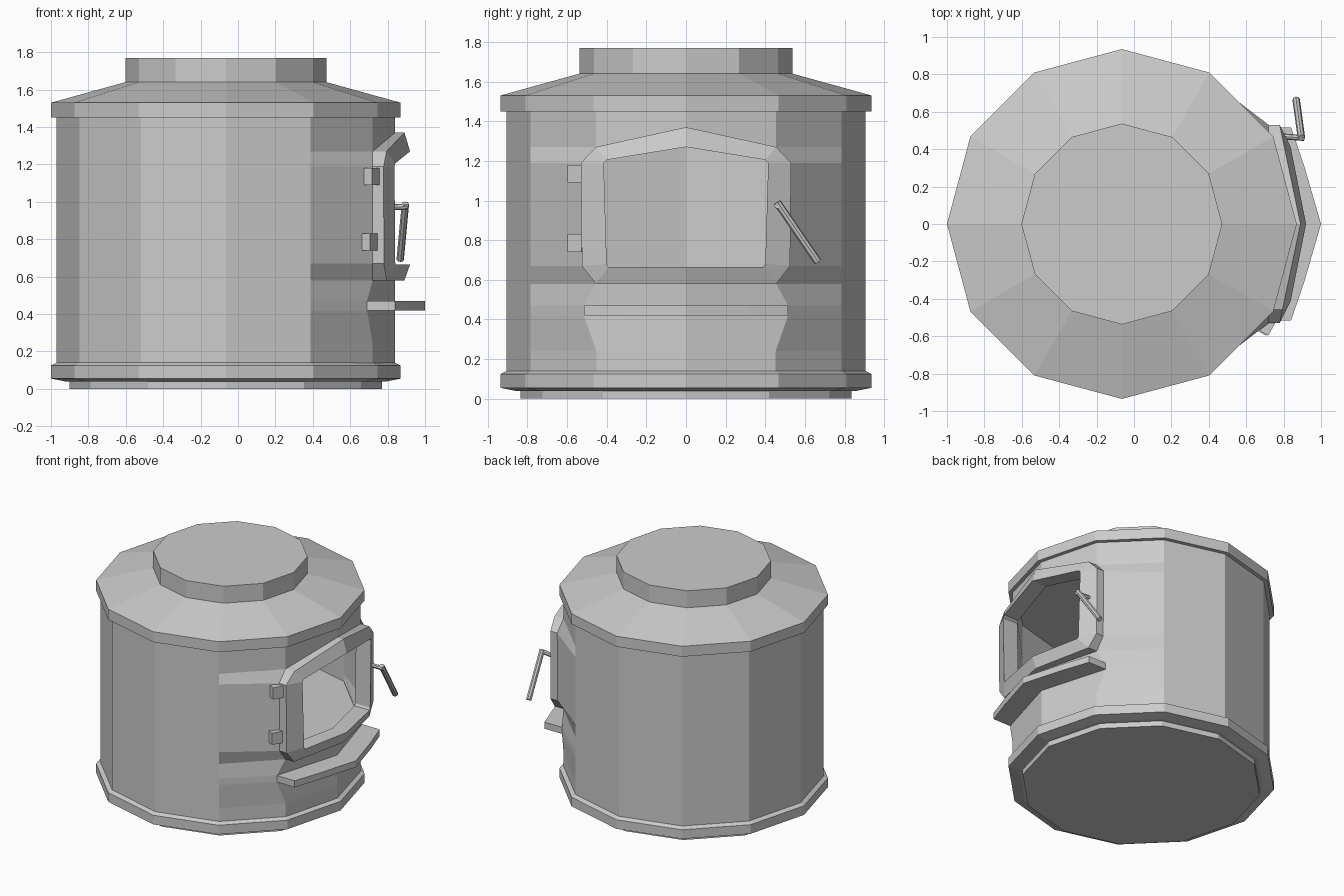
import bpy, bmesh, math
from mathutils import Vector

cube = bpy.data.objects.get("Cube")
if cube:
    bpy.data.objects.remove(cube, do_unlink=True)

SIDES = 12
CX = -0.065  # axis of the drum

grey = bpy.data.materials.new("cast_iron_grey")
grey.use_nodes = True
grey.diffuse_color = (0.6, 0.6, 0.6, 1)
grey.node_tree.nodes["Principled BSDF"].inputs["Base Color"].default_value = (0.6, 0.6, 0.6, 1)


def finish(name, bm):
    bmesh.ops.recalc_face_normals(bm, faces=bm.faces)
    mesh = bpy.data.meshes.new(name)
    bm.to_mesh(mesh)
    bm.free()
    mesh.materials.append(grey)
    obj = bpy.data.objects.new(name, mesh)
    bpy.context.collection.objects.link(obj)
    return obj


def skin(bm, loops, keep=lambda row, col: True):
    """Join successive closed loops of points with quads."""
    rows = [[bm.verts.new(p) for p in loop] for loop in loops]
    n = len(rows[0])
    for r, (a, b) in enumerate(zip(rows, rows[1:])):
        for c in range(n):
            if keep(r, c):
                bm.faces.new((a[c], a[(c + 1) % n], b[(c + 1) % n], b[c]))
    return rows


def ring(radius, z):
    step = math.tau / SIDES
    return [Vector((CX + radius * math.cos(i * step), radius * math.sin(i * step), z))
            for i in range(SIDES)]


def lathe(name, profile):
    bm = bmesh.new()
    rows = skin(bm, [ring(r, z) for r, z in profile])
    bm.faces.new(rows[0])
    bm.faces.new(rows[-1])
    return finish(name, bm)


def rod(name, start, end, radius):
    start, end = Vector(start), Vector(end)
    axis = end - start
    bm = bmesh.new()
    bmesh.ops.create_cone(bm, cap_ends=True, segments=8, radius1=radius,
                          radius2=radius, depth=axis.length)
    obj = finish(name, bm)
    obj.location = (start + end) / 2
    obj.rotation_euler = axis.to_track_quat('Z', 'Y').to_euler()
    return obj


# Base, bottom rim, hearth floor and lid
lathe("base_plinth", [(0.835, 0), (0.835, 0.06)])
lathe("bottom_rim", [(0.86, 0.04), (0.935, 0.055), (0.935, 0.125), (0.905, 0.14)])
lathe("hearth_floor", [(0.87, 0.58), (0.87, 0.62)])
lathe("lid", [(0.935, 1.45), (0.935, 1.53), (0.537, 1.64), (0.537, 1.77)])

# Drum wall, swelling at the corners of the door and the shelf
levels = [(0.1, 0.72, 0.4525), (0.24, 0.72, 0.4525), (0.42, 0.69, 0.515),
          (0.47, 0.69, 0.515), (0.58, 0.72, 0.455), (0.67, 0.72, 0.525),
          (1.19, 0.72, 0.53), (1.27, 0.72, 0.455), (1.46, 0.72, 0.4525)]
loops = []
for z, x, y in levels:
    loop = ring(0.905, z)
    loop[1] = Vector((x, y, z))
    loop[-1] = Vector((x, -y, z))
    loops.append(loop)
bm = bmesh.new()
skin(bm, loops, lambda row, col: not (4 <= row <= 6 and col in (0, SIDES - 1)))
wall = finish("drum_wall", bm)
solid = wall.modifiers.new("thickness", 'SOLIDIFY')
solid.thickness = 0.03
solid.offset = -1

# Door frame: a ring around the opening, bent along the drum
outer = [(0, 1.37), (0.455, 1.27), (0.53, 1.19), (0.525, 0.67), (0.455, 0.58), (0, 0.58)]
inner = [(0, 1.27), (0.40, 1.205), (0.415, 1.19), (0.40, 0.68), (0.39, 0.665), (0, 0.665)]


def bent(outline, x_mid, slope):
    full = outline + [(-y, z) for y, z in reversed(outline[1:-1])]
    return [(x_mid - slope * abs(y), y, z) for y, z in full]


bm = bmesh.new()
frame = [bent(outer, 0.815, 0.21), bent(outer, 0.89, 0.21),
         bent(inner, 0.92, 0.2), bent(inner, 0.80, 0.22)]
skin(bm, frame + frame[:1])
bmesh.ops.remove_doubles(bm, verts=bm.verts, dist=0.0001)
finish("door_frame", bm)

# Ash shelf below the door
edge = [(0.68, -0.515), (0.84, -0.515), (0.91, -0.31), (1.0, 0)]
plan = edge + [(x, -y) for x, y in reversed(edge[:-1])] + [(0.78, 0)]
bm = bmesh.new()
rows = skin(bm, [[(x, y, z) for x, y in plan] for z in (0.42, 0.47)])
for row in rows:
    bm.faces.new(row)
finish("ash_shelf", bm)

# Hinges
for name, x, z in (("lower_hinge", 0.705, 0.785), ("upper_hinge", 0.715, 1.135)):
    bm = bmesh.new()
    bmesh.ops.create_cube(bm, size=1)
    hinge = finish(name, bm)
    hinge.scale = (0.05, 0.08, 0.09)
    hinge.location = (x, -0.55, z)
    hinge.rotation_euler.z = math.radians(-30)

# Latch handle
rod("handle_pivot", (0.77, 0.47, 0.97), (0.91, 0.46, 0.975), 0.016)
rod("handle_lever", (0.895, 0.46, 0.99), (0.867, 0.665, 0.69), 0.02)
